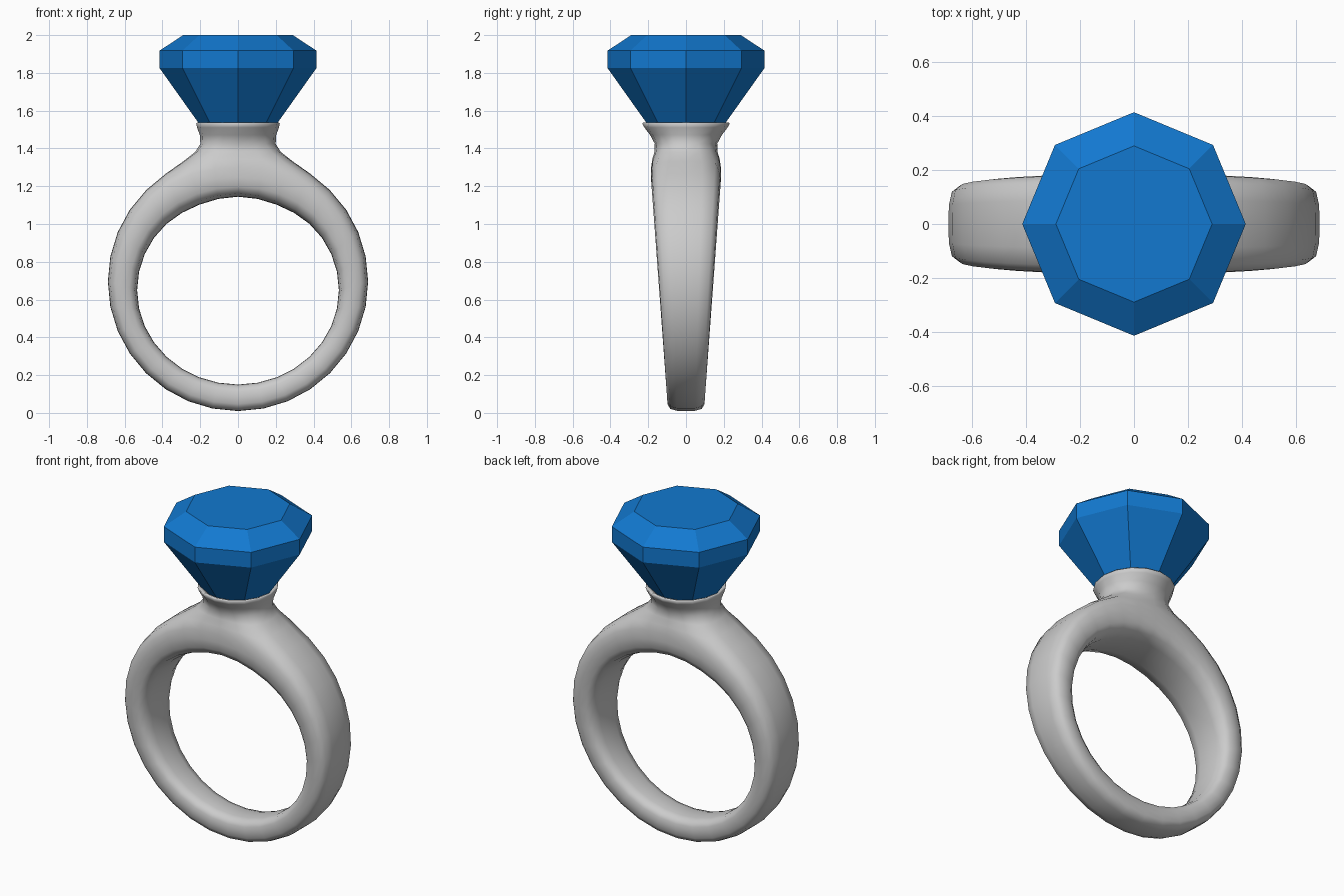
import bpy, bmesh
from math import sin, cos, pi

if "Cube" in bpy.data.objects:
    bpy.data.objects.remove(bpy.data.objects["Cube"])


def finish(name, bm):
    bmesh.ops.recalc_face_normals(bm, faces=bm.faces)
    mesh = bpy.data.meshes.new(name)
    bm.to_mesh(mesh)
    bm.free()
    obj = bpy.data.objects.new(name, mesh)
    bpy.context.collection.objects.link(obj)
    return obj


def octagon(bm, rx, ry, z, first=0):
    return [bm.verts.new((rx * cos((i + first) * pi / 4), ry * sin((i + first) * pi / 4), z))
            for i in range(8)]


def bridge(bm, a, b, skip=()):
    n = len(a)
    for i in range(n):
        if i not in skip:
            bm.faces.new((a[i], a[(i + 1) % n], b[(i + 1) % n], b[i]))


# Band: tapering rounded section swept round the finger hole
SEGMENTS = 16
SECTION = [(-1, 1), (0, 1), (1, 1), (1, .5), (1, 0), (0, 0), (-1, 0), (-1, .5)]
bm = bmesh.new()
stations = []
for k in range(SEGMENTS):
    a = 2 * pi * k / SEGMENTS
    inner = (.548 * sin(a), .65 - .513 * cos(a))
    outer = (.707 * sin(a), .695 - .703 * cos(a))
    if k in (7, 9):      # shoulders
        side = 8 - k
        inner, outer = (.21 * side, 1.11), (.265 * side, 1.345)
    elif k == 8:         # under the setting
        inner, outer = (0, 1.162), (0, 1.35)
    width = .1 + .0735 * ((inner[1] + outer[1]) / 2 - .08)
    stations.append([bm.verts.new((inner[0] + (outer[0] - inner[0]) * t, s * width,
                                   inner[1] + (outer[1] - inner[1]) * t)) for s, t in SECTION])
for k in range(SEGMENTS):
    bridge(bm, stations[k], stations[(k + 1) % SEGMENTS], skip=(0, 1) if k in (7, 8) else ())

# Setting: neck, flared rim and cup grown out of the opening on top
loop = [stations[k][j] for k, j in
        ((7, 0), (7, 1), (7, 2), (8, 2), (9, 2), (9, 1), (9, 0), (8, 0))]
for rx, ry, z in ((.195, .158, 1.42), (.25, .262, 1.525), (.245, .258, 1.545),
                  (.205, .205, 1.525), (.14, .14, 1.43)):
    ring = octagon(bm, rx, ry, z, first=-1)
    bridge(bm, loop, ring)
    loop = ring
bm.faces.new(loop)
band = finish("ring_band", bm)
for p in band.data.polygons:
    p.use_smooth = True
sub = band.modifiers.new("smooth", 'SUBSURF')
sub.levels = sub.render_levels = 1

# Gem: faceted octagonal cut stone
bm = bmesh.new()
rings = [octagon(bm, r, r, z) for r, z in ((.29, 2.0), (.415, 1.918), (.415, 1.825), (.145, 1.445))]
for a, b in zip(rings, rings[1:]):
    bridge(bm, a, b)
bm.faces.new(rings[0])
bm.faces.new(rings[-1])
gem = finish("gem", bm)
blue = bpy.data.materials.new("gem_blue")
blue.diffuse_color = (0.006, 0.19, 0.63, 1)
blue.use_nodes = True
blue.node_tree.nodes["Principled BSDF"].inputs["Base Color"].default_value = blue.diffuse_color
gem.data.materials.append(blue)
